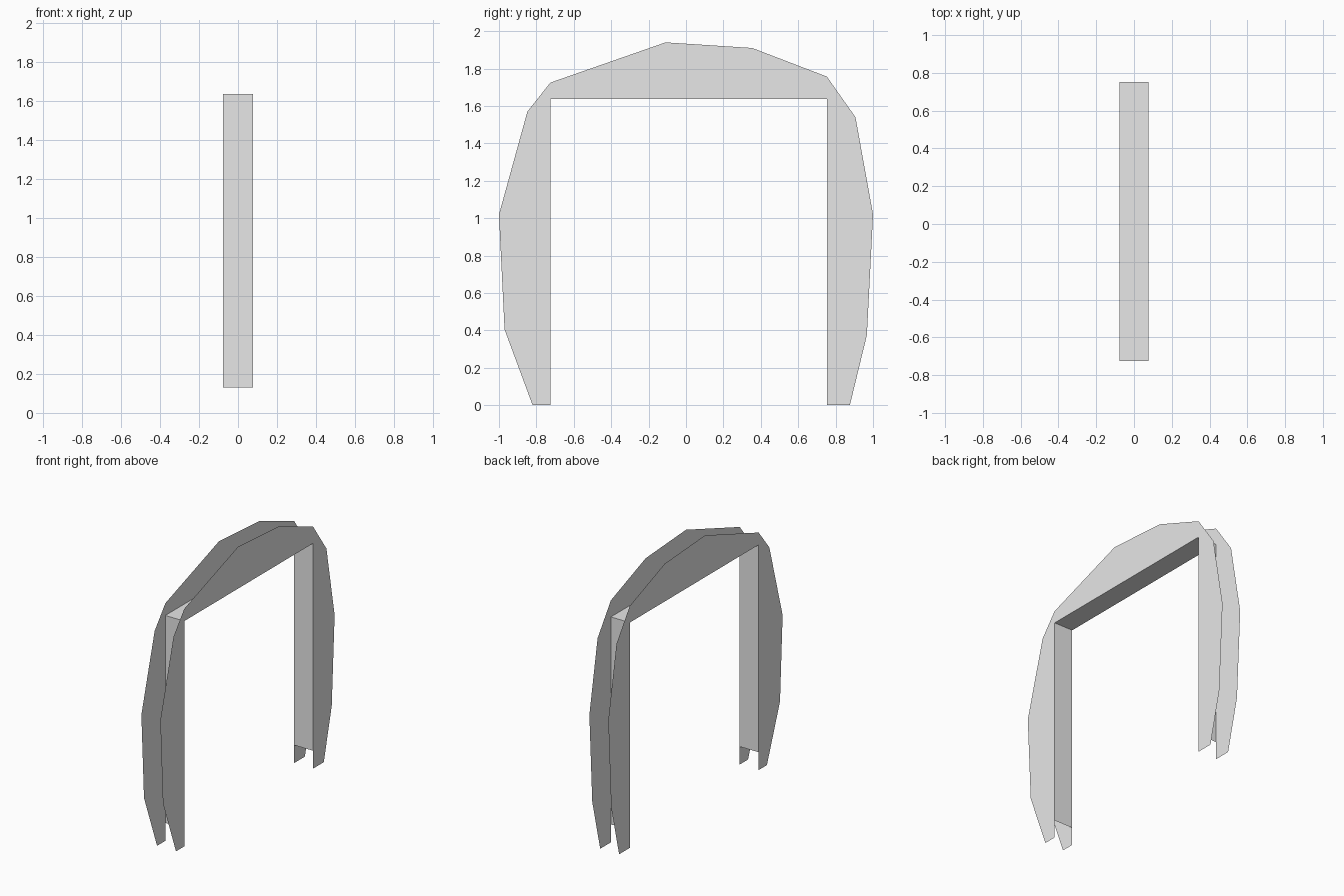
import bpy
import bmesh
from mathutils import Vector

cube = bpy.data.objects.get("Cube")
if cube:
    bpy.data.objects.remove(cube, do_unlink=True)

GREY = (0.8, 0.8, 0.8, 1.0)
mat = bpy.data.materials.new("light grey")
mat.use_nodes = True
mat.diffuse_color = GREY
mat.node_tree.nodes["Principled BSDF"].inputs["Base Color"].default_value = GREY

HALF_WIDTH = 0.076
FRONT, BACK = -0.725, 0.753      # inner faces of the opening
LINTEL, STRIP_END = 1.636, 0.13  # underside of the arch, lower edge of the strips

# Outer edge of the arch as (y, z), from the front foot over the top to the back foot
OUTER = [(-0.82, 0), (-0.97, 0.405), (-1, 1.02), (-0.848, 1.57), (FRONT, 1.725),
         (-0.109, 1.94), (0.354, 1.91), (BACK, 1.757), (0.906, 1.54),
         (1, 1.02), (0.967, 0.375), (0.876, 0)]
INNER = [(BACK, 0), (BACK, LINTEL), (FRONT, LINTEL), (FRONT, 0)]


def sheet(name, polygons, facing):
    """Make an object of thin flat faces, each turned towards its facing vector."""
    bm = bmesh.new()
    for points, direction in zip(polygons, facing):
        face = bm.faces.new([bm.verts.new(p) for p in points])
        face.normal_update()
        if face.normal.dot(Vector(direction)) < 0:
            face.normal_flip()
    bmesh.ops.remove_doubles(bm, verts=bm.verts, dist=0.0001)
    mesh = bpy.data.meshes.new(name)
    bm.to_mesh(mesh)
    bm.free()
    mesh.materials.append(mat)
    obj = bpy.data.objects.new(name, mesh)
    bpy.context.collection.objects.link(obj)
    return obj


# Arch-shaped side plates
for name, side in (("left_side_plate", 1), ("right_side_plate", -1)):
    outline = [(side * HALF_WIDTH, y, z) for y, z in OUTER + INNER]
    sheet(name, [outline], [(side, 0, 0)])

# Lining strip joining the plates round the opening
path = [(FRONT, STRIP_END), (FRONT, LINTEL), (BACK, LINTEL), (BACK, STRIP_END)]
quads = [[(-HALF_WIDTH, *a), (HALF_WIDTH, *a), (HALF_WIDTH, *b), (-HALF_WIDTH, *b)]
         for a, b in zip(path, path[1:])]
sheet("opening_lining", quads, [(0, 1, 0), (0, 0, -1), (0, -1, 0)])
